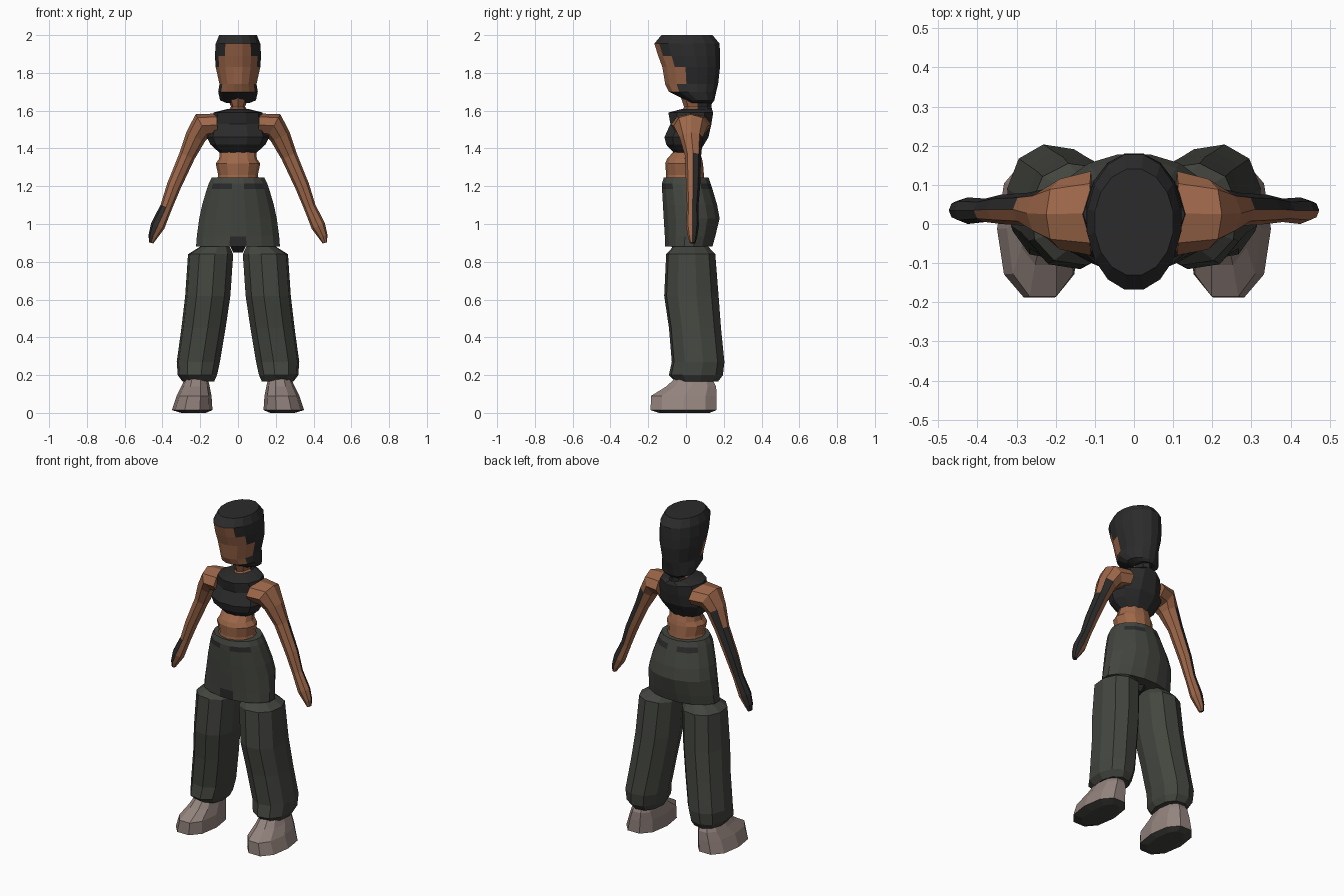
import bpy, bmesh, math
from mathutils import Vector

# Flat colours (linear)
def material(name, rgb):
    m = bpy.data.materials.new(name)
    m.diffuse_color = (*rgb, 1)
    return m

SKIN, BLACK, PANTS, SHOE = range(4)
MATS = [material("skin", (0.34, 0.137, 0.068)),
        material("black", (0.024, 0.024, 0.025)),
        material("grey_green", (0.056, 0.060, 0.050)),
        material("shoe_grey", (0.29, 0.225, 0.205))]


def spow(v, p):
    return math.copysign(abs(v) ** p, v)


def loft(name, rings, n, rule, phase=0.0, power=1.0):
    """Skin a tube through rings of (centre, half axis u, half axis v)."""
    bm = bmesh.new()
    loops = []
    for c, u, v in rings:
        loop = []
        for i in range(n):
            a = 2 * math.pi * (i + phase) / n
            k = 1 / math.cos(math.pi / n) if phase else 1
            loop.append(bm.verts.new(c + u * k * spow(math.cos(a), power)
                                     + v * k * spow(math.sin(a), power)))
        loops.append(loop)
    for a, b in zip(loops, loops[1:]):
        for i in range(n):
            j = (i + 1) % n
            bm.faces.new((a[i], a[j], b[j], b[i]))
    bm.faces.new(loops[0])
    bm.faces.new(loops[-1])
    bmesh.ops.recalc_face_normals(bm, faces=bm.faces[:])
    for f in bm.faces:
        c = f.calc_center_median()
        f.material_index = rule(c, f.normal) if callable(rule) else rule
    me = bpy.data.meshes.new(name)
    bm.to_mesh(me)
    bm.free()
    for m in MATS:
        me.materials.append(m)
    ob = bpy.data.objects.new(name, me)
    bpy.context.collection.objects.link(ob)
    return ob


def stack(name, rows, n, rule, phase=0.0, power=1.0, side=1):
    """Horizontal rings given as (z, x0, x1, y0, y1)."""
    rings = [(Vector((side * (x0 + x1) / 2, (y0 + y1) / 2, z)),
              Vector((side * (x1 - x0) / 2, 0, 0)),
              Vector((0, (y1 - y0) / 2, 0))) for z, x0, x1, y0, y1 in rows]
    return loft(name, rings, n, rule, phase, power)


def centred(rows):
    return [(z, -r, r, y0, y1) for z, r, y0, y1 in rows]


# Head: hair with the face painted on the front
def head_rule(c, n):
    if 1.70 < c.z < 1.84 and c.y < -0.02:
        return SKIN
    if 1.84 < c.z < 1.90 and c.y < -0.06 and abs(c.x) < 0.085:
        return SKIN
    if 1.90 < c.z < 1.96 and c.y < -0.1 and abs(c.x) < 0.06:
        return SKIN
    return BLACK

stack("head", centred([
    (1.64, 0.06, 0.02, 0.14), (1.655, 0.095, 0.0, 0.15),
    (1.70, 0.105, -0.09, 0.16), (1.74, 0.098, -0.11, 0.17),
    (1.83, 0.118, -0.125, 0.18), (1.89, 0.122, -0.147, 0.18),
    (1.955, 0.118, -0.168, 0.178), (2.0, 0.10, -0.13, 0.14)]),
    16, head_rule, 0.5)

# Neck with hair falling behind it
stack("neck", centred([
    (1.56, 0.065, -0.03, 0.14), (1.60, 0.055, -0.02, 0.14),
    (1.62, 0.037, -0.01, 0.135), (1.68, 0.06, -0.03, 0.14)]),
    8, lambda c, n: BLACK if c.y > 0.08 else SKIN)

# Cropped top
stack("crop_top", centred([
    (1.37, 0.09, -0.06, 0.07), (1.42, 0.145, -0.11, 0.10),
    (1.46, 0.165, -0.12, 0.125), (1.53, 0.145, -0.088, 0.14),
    (1.59, 0.13, -0.10, 0.15), (1.61, 0.05, -0.02, 0.14)]),
    10, BLACK)

# Bare waist
stack("waist", centred([
    (1.21, 0.115, -0.11, 0.10), (1.26, 0.105, -0.105, 0.095),
    (1.32, 0.118, -0.11, 0.09), (1.345, 0.10, -0.10, 0.085),
    (1.39, 0.095, -0.06, 0.07)]), 12, SKIN)

# Hips of the trousers with dark belt patches
def hip_rule(c, n):
    if 1.18 < c.z < 1.22 and 0.04 < abs(c.x) < 0.13:
        return BLACK
    if 0.885 < c.z < 0.935 and abs(c.x) < 0.03 and c.y < 0:
        return BLACK
    return PANTS

stack("hips", centred([
    (0.88, 0.222, -0.11, 0.14), (0.935, 0.218, -0.112, 0.155),
    (1.03, 0.205, -0.118, 0.178), (1.10, 0.19, -0.122, 0.165),
    (1.185, 0.165, -0.127, 0.14), (1.215, 0.155, -0.127, 0.13),
    (1.245, 0.14, -0.118, 0.12)]), 16, hip_rule, 0.5)

stack("crotch", centred([(0.85, 0.025, -0.04, 0.06),
                         (0.89, 0.045, -0.09, 0.10)]), 8, BLACK)

# Arms: rows of x, z, half thickness, front y, back y
ARM = [(0.11, 1.525, 0.06, -0.08, 0.135), (0.19, 1.52, 0.07, -0.065, 0.115),
       (0.225, 1.46, 0.055, -0.035, 0.09), (0.27, 1.36, 0.043, -0.005, 0.08),
       (0.34, 1.20, 0.038, 0.0, 0.075), (0.38, 1.09, 0.032, 0.005, 0.065),
       (0.425, 0.99, 0.038, 0.0, 0.068), (0.45, 0.935, 0.025, 0.01, 0.06),
       (0.46, 0.90, 0.012, 0.02, 0.05)]


def arm(name, side):
    rings = []
    for i, (x, z, t, y0, y1) in enumerate(ARM):
        a, b = ARM[max(i - 1, 0)], ARM[min(i + 1, len(ARM) - 1)]
        d = Vector((b[0] - a[0], 0, b[1] - a[1])).normalized()
        across = Vector((-d.z * side, 0, d.x))
        rings.append((Vector((x * side, (y0 + y1) / 2, z)),
                      Vector((0, (y1 - y0) / 2, 0)), across * t))

    # Dark patches on the outer rear of the forearm, and one whole hand
    def rule(c, n):
        outer = n.x * side > 0.2
        if c.z < 1.42 and outer and c.y > 0.035:
            return BLACK
        if side < 0 and c.z < 1.06 and outer:
            return BLACK
        return SKIN
    loft(name, rings, 8, rule)


LEG = [(0.885, 0.05, 0.19, -0.06, 0.11), (0.84, 0.03, 0.26, -0.10, 0.15),
       (0.62, 0.045, 0.275, -0.11, 0.167), (0.45, 0.07, 0.295, -0.085, 0.18),
       (0.27, 0.10, 0.32, -0.07, 0.198), (0.20, 0.115, 0.315, -0.085, 0.19),
       (0.165, 0.13, 0.29, -0.05, 0.165)]
FOOT = [(0.0, 0.17, 0.30, -0.15, 0.13), (0.015, 0.135, 0.35, -0.195, 0.17),
        (0.09, 0.14, 0.325, -0.193, 0.17), (0.14, 0.15, 0.30, -0.11, 0.165),
        (0.185, 0.16, 0.28, -0.06, 0.14)]

# Arms, trouser legs and shoes on both sides
for side, label in ((-1, "left"), (1, "right")):
    arm(label + "_arm", side)
    stack(label + "_trouser_leg", LEG, 10, PANTS, 0.25, 0.9, side)
    stack(label + "_shoe", FOOT, 10,
          lambda c, n: PANTS if n.z < -0.8 else SHOE, 0, 0.85, side)
